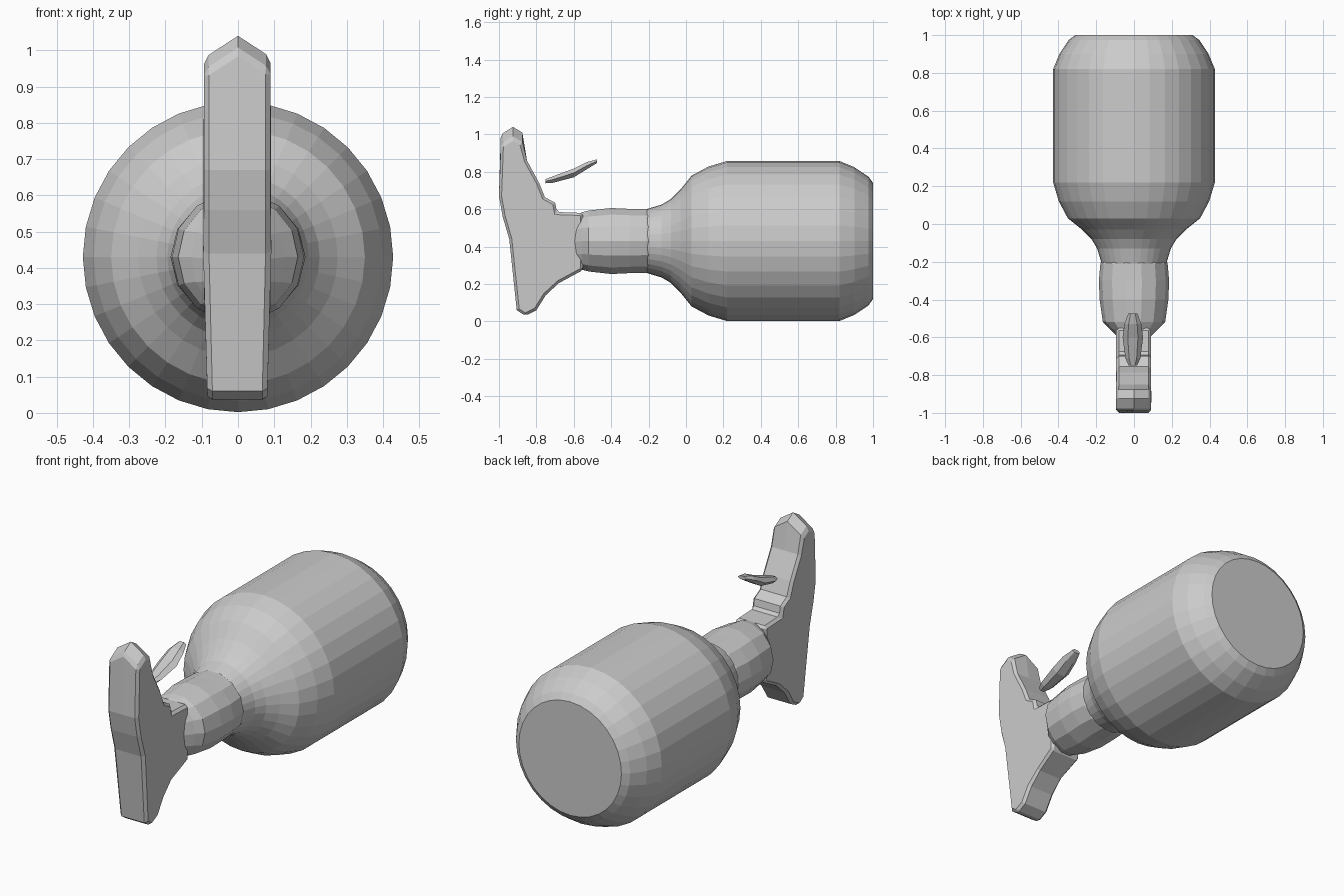
import bpy, bmesh
from math import sin, cos, pi

if "Cube" in bpy.data.objects:
    bpy.data.objects.remove(bpy.data.objects["Cube"])


def finish(name, bm):
    bmesh.ops.recalc_face_normals(bm, faces=bm.faces[:])
    mesh = bpy.data.meshes.new(name)
    bm.to_mesh(mesh)
    bm.free()
    obj = bpy.data.objects.new(name, mesh)
    bpy.context.collection.objects.link(obj)
    return obj


def bridge(bm, rings):
    n = len(rings[0])
    for a, b in zip(rings, rings[1:]):
        for i in range(n):
            j = (i + 1) % n
            bm.faces.new((a[i], a[j], b[j], b[i]))
    bm.faces.new(rings[0])
    bm.faces.new(rings[-1])


def loft_along_y(name, sections, sides, cx=0.0):
    """Each section is (y, centre z, x radius, z radius)."""
    bm = bmesh.new()
    rings = []
    for y, cz, rx, rz in sections:
        angles = [2 * pi * i / sides for i in range(sides)]
        rings.append([bm.verts.new((cx + rx * cos(a), y, cz + rz * sin(a))) for a in angles])
    bridge(bm, rings)
    return finish(name, bm)


# Drum body with rounded rear rim and tapering shoulder
body = [(1.0, 0.31), (0.975, 0.345), (0.90, 0.395), (0.82, 0.428), (0.22, 0.428),
        (0.12, 0.398), (0.03, 0.35), (-0.03, 0.275), (-0.08, 0.225),
        (-0.13, 0.195), (-0.22, 0.168)]
loft_along_y("body", [(y, 0.43, r, r) for y, r in body], 32)

# Neck, flattening toward the handle
loft_along_y("neck", [(-0.19, 0.43, 0.17, 0.165), (-0.21, 0.43, 0.178, 0.175),
                      (-0.30, 0.43, 0.186, 0.176), (-0.40, 0.43, 0.182, 0.181),
                      (-0.52, 0.43, 0.165, 0.167), (-0.555, 0.43, 0.13, 0.158),
                      (-0.60, 0.425, 0.085, 0.145)], 14)

# Handle: side outline (y, z) spanned across x, with a peaked top
outline = [(-0.925, 1.04), (-0.875, 1.01), (-0.85, 0.86), (-0.785, 0.74), (-0.755, 0.665),
           (-0.70, 0.635), (-0.69, 0.585), (-0.55, 0.58), (-0.55, 0.275), (-0.68, 0.205),
           (-0.75, 0.14), (-0.80, 0.06), (-0.86, 0.03), (-0.905, 0.06), (-0.945, 0.44),
           (-0.98, 0.56), (-1.0, 0.67), (-0.99, 1.0)]
bm = bmesh.new()
slices = []
for x in (-0.094, 0.0, 0.09):
    t = abs(x) / 0.092
    slices.append([bm.verts.new((x * (0.9 if z < 0.25 else 1), y, z - (0.06 * t if z > 0.95 else 0)))
                   for y, z in outline])
bridge(bm, slices)
handle = finish("handle", bm)
bevel = handle.modifiers.new("soft_edges", "BEVEL")
bevel.width = 0.014
bevel.segments = 1
bevel.limit_method = "ANGLE"
bevel.angle_limit = 1.05

# Small lever floating behind the handle
loft_along_y("lever", [(-0.75, 0.75, 0.022, 0.013), (-0.71, 0.759, 0.04, 0.02),
                       (-0.60, 0.794, 0.054, 0.027), (-0.53, 0.833, 0.045, 0.022),
                       (-0.475, 0.857, 0.025, 0.011)], 6, cx=-0.006)
